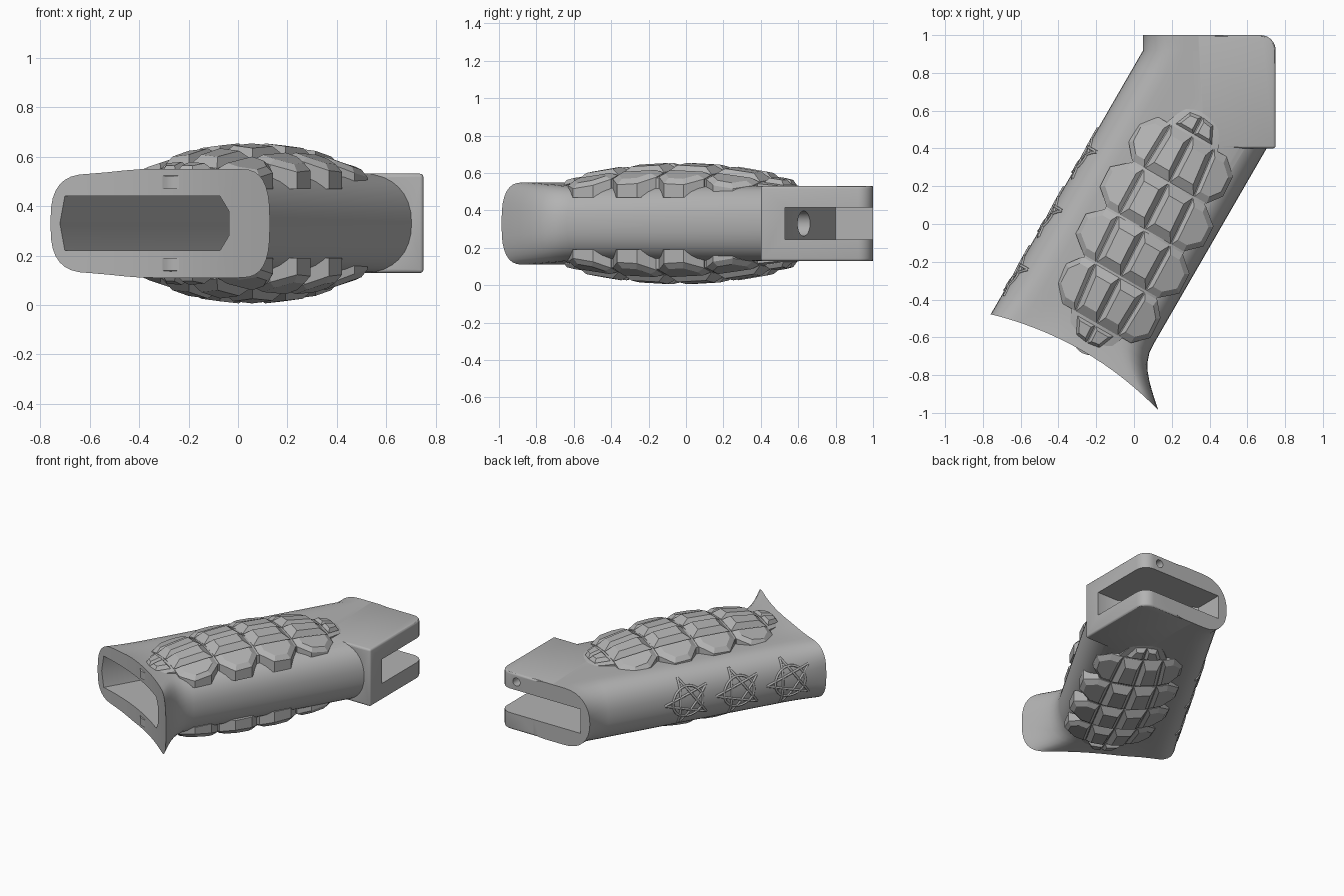
import bpy, bmesh, math
from mathutils import Vector

if "Cube" in bpy.data.objects:
    bpy.data.objects.remove(bpy.data.objects["Cube"])

grey = bpy.data.materials.new("Matte grey")
grey.use_nodes = True
grey.diffuse_color = (0.45, 0.45, 0.45, 1)
grey.node_tree.nodes["Principled BSDF"].inputs["Base Color"].default_value = (0.45, 0.45, 0.45, 1)

CO, SI, MID = math.cos(math.pi / 6), 0.5, 0.33
BACK, FRONT, NOSE, HALF = -0.418, 0.408, 0.17, 0.2


def place(s, t, z):
    """Grip frame: s across, t along the leaning axis, z from the mid plane."""
    return Vector((SI * t + CO * s, CO * t - SI * s, z + MID))


def finish(bm, name, angle=None):
    bmesh.ops.recalc_face_normals(bm, faces=bm.faces)
    mesh = bpy.data.meshes.new(name)
    bm.to_mesh(mesh)
    bm.free()
    ob = bpy.data.objects.new(name, mesh)
    bpy.context.collection.objects.link(ob)
    mesh.materials.append(grey)
    if angle:
        smooth(ob, angle)
    return ob


def activate(ob):
    bpy.ops.object.select_all(action="DESELECT")
    ob.select_set(True)
    bpy.context.view_layer.objects.active = ob


def smooth(ob, angle):
    activate(ob)
    bpy.ops.object.shade_smooth_by_angle(angle=math.radians(angle))


def prism(name, low, high):
    """Solid between two matching loops of points."""
    bm = bmesh.new()
    a, b = [[bm.verts.new(p) for p in loop] for loop in (low, high)]
    n = len(a)
    bm.faces.new(a)
    bm.faces.new(b)
    for i in range(n):
        bm.faces.new((a[i], a[(i + 1) % n], b[(i + 1) % n], b[i]))
    return finish(bm, name)


def combine(ob, other, operation):
    activate(ob)
    mod = ob.modifiers.new("join", "BOOLEAN")
    mod.operation, mod.object, mod.solver = operation, other, "EXACT"
    bpy.ops.object.modifier_apply(modifier=mod.name)
    bpy.data.objects.remove(other)


def rod(name, start, end, radius, count=32):
    axis = (end - start).normalized()
    side = axis.cross(Vector((0, 0, 1)))
    up = side.cross(axis)
    ring = [side * radius * math.cos(k * math.tau / count) + up * radius * math.sin(k * math.tau / count)
            for k in range(count)]
    return prism(name, [start + p for p in ring], [end + p for p in ring])


# Grip shell: rounded section lofted along the leaning axis
ARC, FLAT = 16, 10


def section(front, power=0.9):
    def ends(edge, sign):
        pts = []
        for k in range(ARC + 1):
            a = math.pi * (k / ARC - 0.5)
            c, z = max(math.cos(a), 0) ** power, math.copysign(abs(math.sin(a)) ** power, a)
            pts.append((edge + sign * NOSE * (c - 1), sign * HALF * z))
        return pts
    right, left = ends(front, 1), ends(BACK, -1)
    x0, x1 = BACK + NOSE, front - NOSE
    top = [(x1 + (x0 - x1) * k / FLAT, HALF) for k in range(1, FLAT)]
    return right + top + left + [(s, -z) for s, z in reversed(top)]


def foot_ring(f):
    pts = []
    for s, z in section(FRONT + 0.197 * (1 - f) ** 2.5, 0.9 - 0.2 * (1 - f) ** 2):
        mouth = -0.718 - 0.28 * (s - 0.1) ** 2
        swell = min(max((s + 0.3) / 0.3, 0), 1)
        swell = swell * swell * (3 - 2 * swell) * (1 - f) ** 2
        pts.append(place(s, mouth * (1 - f) - 0.5 * f, z * (1 + 0.1 * swell)))
    return pts


rings = [foot_ring(f) for f in (0, 0.08, 0.18, 0.3, 0.45, 0.6, 0.8, 1)]
rings.append([place(s, 0.74, z) for s, z in section(FRONT)])
rings.append([place(s, (0.92 + SI * s) / CO, z) for s, z in section(0.06)])
rings.append([p + Vector((0, 0.08, 0)) for p in rings[-1]])
bm = bmesh.new()
loops = [[bm.verts.new(p) for p in ring] for ring in rings]
n = len(loops[0])
for a, b in zip(loops, loops[1:]):
    for i in range(n):
        bm.faces.new((a[i], a[(i + 1) % n], b[(i + 1) % n], b[i]))
for loop in (loops[0], loops[-1]):
    for k in range(n // 2):
        i, j = ARC // 2 + k, (ARC // 2 - k) % n
        quad = [loop[i], loop[(i + 1) % n], loop[(j - 1) % n], loop[j]]
        bm.faces.new(list(dict.fromkeys(quad)))
grip = finish(bm, "grip_body")

# Mounting block with one rounded corner
outline = [(0.33, 1), (0.36, 0.4), (0.75, 0.4)]
outline += [(0.67 + 0.08 * math.cos(a), 0.92 + 0.08 * math.sin(a))
            for a in [k * math.pi / 16 for k in range(9)]]
block = prism("mounting_block", [(x, y, 0.129) for x, y in outline], [(x, y, 0.531) for x, y in outline])
activate(block)
bevel = block.modifiers.new("soft edges", "BEVEL")
bevel.width, bevel.segments = 0.014, 3
bpy.ops.object.modifier_apply(modifier=bevel.name)
combine(grip, block, "UNION")

# Hollow interior, mounting slot, bolt hole and pin hole
hollow = [(-0.36, 0.11), (0.34, 0.11), (0.385, 0.05), (0.385, -0.05), (0.34, -0.11), (-0.36, -0.11), (-0.38, 0)]
slot = [(0.12, 1.1), (0.12, 0.8), (0.588, 0.53), (0.85, 0.53), (0.85, 1.1)]
for cutter in (
        prism("hollow", [place(s, -1, z) for s, z in hollow], [place(s, 0.6, z) for s, z in hollow]),
        prism("slot", [(x, y, 0.245) for x, y in slot], [(x, y, 0.415) for x, y in slot]),
        rod("bolt_hole", place(0.044, 0.5, 0), place(0.044, 0.85, 0), 0.067),
        rod("pin_hole", Vector((0.62, 0.88, 0.473)), Vector((0.62, 1.1, 0.473)), 0.028)):
    combine(grip, cutter, "DIFFERENCE")
smooth(grip, 30)


# Raised segmented panels on both cheeks
def dome(u, v):
    return HALF + 0.1 * (1 - (u / 0.36) ** 2 - (v / 0.74) ** 2)


def on_panel(u, v, z, side):
    return place(0.065 - 0.05 * v + u, v, side * z)


def pad(bm, corners, side, inset, rise):
    cu = sum(u for u, v in corners) / len(corners)
    cv = sum(v for u, v in corners) / len(corners)
    top = [(cu + (u - cu) * inset, cv + (v - cv) * inset) for u, v in corners]
    rows = [[bm.verts.new(on_panel(u, v, HALF - 0.06, side)) for u, v in corners],
            [bm.verts.new(on_panel(u, v, dome(u, v) - 0.008, side)) for u, v in corners],
            [bm.verts.new(on_panel(u, v, dome(u, v) + rise, side)) for u, v in top]]
    k = len(corners)
    for a, b in zip(rows, rows[1:]):
        for i in range(k):
            bm.faces.new((a[i], a[(i + 1) % k], b[(i + 1) % k], b[i]))
    bm.faces.new(rows[0])
    bm.faces.new(rows[2])


def taper(v):
    return 1 - 0.28 * (v / 0.7) ** 2


PITCH, GAP = 0.28, 0.006
for side, label in ((1, "upper"), (-1, "lower")):
    # Smooth oval base
    bm = bmesh.new()
    shells = []
    for r in (0.2, 0.4, 0.6, 0.8, 0.92, 1, 1):
        low = len(shells) == 6
        ring = []
        for k in range(48):
            u, v = 0.24 * r * math.cos(k * math.tau / 48), 0.73 * r * math.sin(k * math.tau / 48)
            ring.append(bm.verts.new(on_panel(u, v, 0.14 if low else dome(u, v) - 0.012, side)))
        shells.append(ring)
    for a, b in zip(shells, shells[1:]):
        for k in range(48):
            bm.faces.new((a[k], a[(k + 1) % 48], b[(k + 1) % 48], b[k]))
    bm.faces.new(shells[0])
    bm.faces.new(shells[-1])
    finish(bm, label + "_panel_base", 35)

    # Faceted blocks: two inner columns, two outer columns of wedges
    bm = bmesh.new()
    for hand in (1, -1):
        for row in range(4):
            v0, v1 = (row - 2) * PITCH + GAP, (row - 1) * PITCH - GAP
            i0, i1, o = 0.155 * taper(v0), 0.155 * taper(v1), 0.32 * taper((v0 + v1) / 2)
            inner = [(0.003, v0), (i0, v0), (i1, v1), (0.003, v1)]
            outer = [(i0 + GAP, v0), (i0 + 0.08, v0), (o, v0 + 0.075),
                     (o, v1 - 0.075), (i1 + 0.08, v1), (i1 + GAP, v1)]
            pad(bm, [(u * hand, v) for u, v in inner], side, 0.62, 0.025)
            pad(bm, [(u * hand, v) for u, v in outer], side, 0.72, 0.012)
        for end in (1, -1):
            tip = [(0.003, 0.57), (0.11, 0.57), (0.07, 0.66), (0.003, 0.67)]
            pad(bm, [(u * hand, v * end) for u, v in tip], side, 0.65, 0.012)
    finish(bm, label + "_panel_blocks")


# Star medallions wrapped around the rounded back
def on_back(t, z):
    bulge = max(1 - (abs(z) / HALF) ** (2 / 0.9), 0) ** 0.45
    return place(BACK + NOSE * (1 - bulge), t, z)


def wire(curve, points, closed):
    spline = curve.splines.new("POLY")
    spline.points.add(len(points) - 1)
    for target, p in zip(spline.points, points):
        target.co = (*on_back(*p), 1)
    spline.use_cyclic_u = closed


for number, centre in enumerate((0.18, -0.18, -0.54)):
    curve = bpy.data.curves.new("star_medallion", "CURVE")
    curve.dimensions, curve.bevel_depth, curve.bevel_resolution = "3D", 0.008, 1
    curve.materials.append(grey)
    ring = [math.tau * k / 40 for k in range(40)]
    wire(curve, [(centre + 0.105 * math.cos(a), 0.105 * math.sin(a)) for a in ring], True)
    tips = [(centre + 0.165 * math.cos(math.tau * k / 5), 0.165 * math.sin(math.tau * k / 5)) for k in range(5)]
    for k in range(5):
        a, b = tips[k], tips[(k + 2) % 5]
        wire(curve, [(a[0] + (b[0] - a[0]) * f / 12, a[1] + (b[1] - a[1]) * f / 12) for f in range(13)], False)
    medallion = bpy.data.objects.new("star_medallion_%d" % (number + 1), curve)
    bpy.context.collection.objects.link(medallion)
